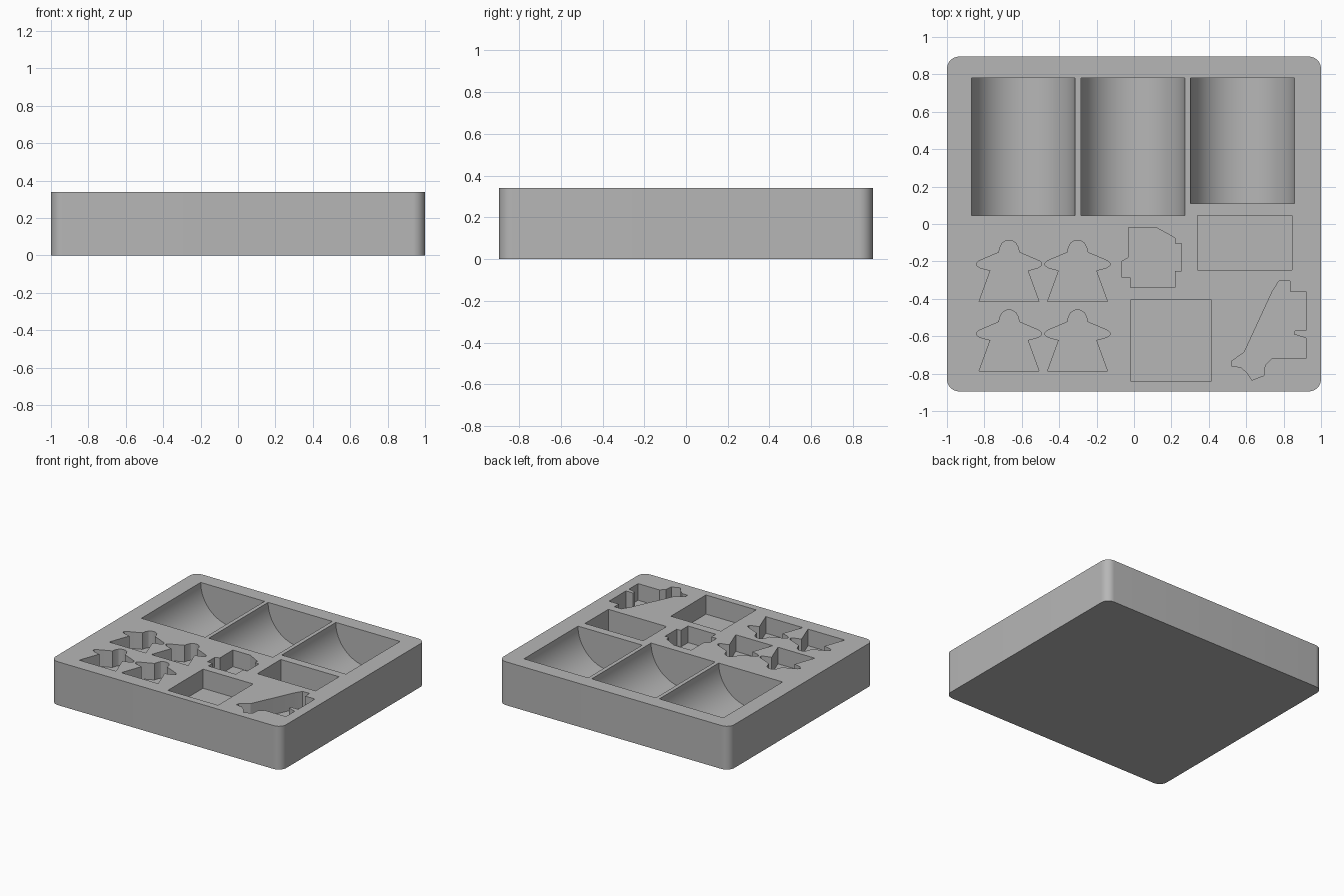
import bpy
import bmesh
from math import pi, cos, sin, radians
from mathutils import Vector

default = bpy.data.objects.get("Cube")
if default:
    bpy.data.objects.remove(default, do_unlink=True)

HEIGHT = 0.34
HALF_X, HALF_Y = 1.0, 0.895
CORNER = 0.065
ABOVE = HEIGHT + 0.05

grey = bpy.data.materials.new("light grey plastic")
grey.use_nodes = True
grey.diffuse_color = (0.47, 0.47, 0.47, 1)
grey.node_tree.nodes["Principled BSDF"].inputs["Base Color"].default_value = grey.diffuse_color


def extrude(bm, points, direction):
    """Add a closed prism: a flat outline swept along a direction."""
    base = bm.faces.new([bm.verts.new(p) for p in points])
    result = bmesh.ops.extrude_face_region(bm, geom=[base], use_keep_orig=True)
    moved = [g for g in result["geom"] if isinstance(g, bmesh.types.BMVert)]
    bmesh.ops.translate(bm, verts=moved, vec=Vector(direction))


def make_object(name, bm):
    bmesh.ops.recalc_face_normals(bm, faces=bm.faces[:])
    mesh = bpy.data.meshes.new(name)
    bm.to_mesh(mesh)
    bm.free()
    mesh.materials.append(grey)
    obj = bpy.data.objects.new(name, mesh)
    bpy.context.collection.objects.link(obj)
    return obj


def pocket(bm, outline, depth):
    """Straight-walled recess, open at the top."""
    floor = HEIGHT - depth
    extrude(bm, [(x, y, floor) for x, y in outline], (0, 0, ABOVE - floor))


def box_pocket(bm, x0, x1, y0, y1, depth):
    pocket(bm, [(x0, y0), (x1, y0), (x1, y1), (x0, y1)], depth)


def trough(bm, x0, x1, y0, y1, steps=40):
    """Half-round recess running front to back."""
    mid, r = (x0 + x1) / 2, (x1 - x0) / 2
    arc = [(mid + r * cos(pi * i / steps), y0, HEIGHT - r * sin(pi * i / steps))
           for i in range(1, steps)]
    extrude(bm, [(x1, y0, ABOVE)] + arc + [(x0, y0, ABOVE)], (0, y1 - y0, 0))


# Tray block with rounded upright corners
outline = []
for k, (sx, sy) in enumerate([(1, 1), (-1, 1), (-1, -1), (1, -1)]):
    for i in range(13):
        a = radians(90 * k + 90 * i / 12)
        outline.append((sx * (HALF_X - CORNER) + CORNER * cos(a),
                        sy * (HALF_Y - CORNER) + CORNER * sin(a), 0))
bm = bmesh.new()
extrude(bm, outline, (0, 0, HEIGHT))
tray = make_object("tray", bm)

# Everything that is hollowed out of the tray
bm = bmesh.new()

# Three half-round troughs along the back
trough(bm, -0.87, -0.315, 0.045, 0.78)
trough(bm, -0.285, 0.272, 0.045, 0.78)
trough(bm, 0.302, 0.86, 0.11, 0.78)

# Four figure pockets: right half of the outline, mirrored
half = [(0.16, 0), (0.1, 0.165), (0.155, 0.18), (0.173, 0.192), (0.174, 0.205),
        (0.163, 0.216), (0.055, 0.262), (0.048, 0.29), (0.036, 0.312), (0.018, 0.324)]
figure = half + [(0, 0.327)] + [(-x, y) for x, y in reversed(half)]
for cx in (-0.668, -0.302):
    for cy in (-0.414, -0.786):
        pocket(bm, [(cx + x, cy + y) for x, y in figure], 0.13)

# Rectangular pockets
box_pocket(bm, 0.34, 0.845, -0.245, 0.045, 0.22)
box_pocket(bm, -0.02, 0.415, -0.84, -0.405, 0.15)

# Notched block pocket
pocket(bm, [(-0.03, -0.02), (0.12, -0.02), (0.22, -0.075), (0.22, -0.105),
            (0.255, -0.105), (0.255, -0.25), (0.22, -0.25), (0.22, -0.34),
            (-0.02, -0.34), (-0.02, -0.285), (-0.065, -0.285), (-0.065, -0.2),
            (-0.03, -0.18)], 0.13)

# Slanted animal-shaped pocket
pocket(bm, [(0.775, -0.305), (0.835, -0.305), (0.835, -0.36), (0.92, -0.36),
            (0.92, -0.57), (0.86, -0.57), (0.855, -0.59), (0.92, -0.61),
            (0.92, -0.72), (0.735, -0.72), (0.7, -0.755), (0.695, -0.81),
            (0.63, -0.835), (0.605, -0.795), (0.57, -0.765), (0.52, -0.76),
            (0.52, -0.735), (0.59, -0.685), (0.74, -0.36)], 0.13)
cutter = make_object("pocket_cutter", bm)

# Cut the pockets, then drop the cutter
cut = tray.modifiers.new("pockets", 'BOOLEAN')
cut.operation = 'DIFFERENCE'
cut.solver = 'EXACT'
cut.object = cutter
for obj in bpy.context.selected_objects:
    obj.select_set(False)
bpy.context.view_layer.objects.active = tray
tray.select_set(True)
bpy.ops.object.modifier_apply(modifier=cut.name)
bpy.data.objects.remove(cutter, do_unlink=True)

# Smooth the curved walls, keep the rims sharp
bpy.ops.object.shade_smooth_by_angle(angle=radians(25))
